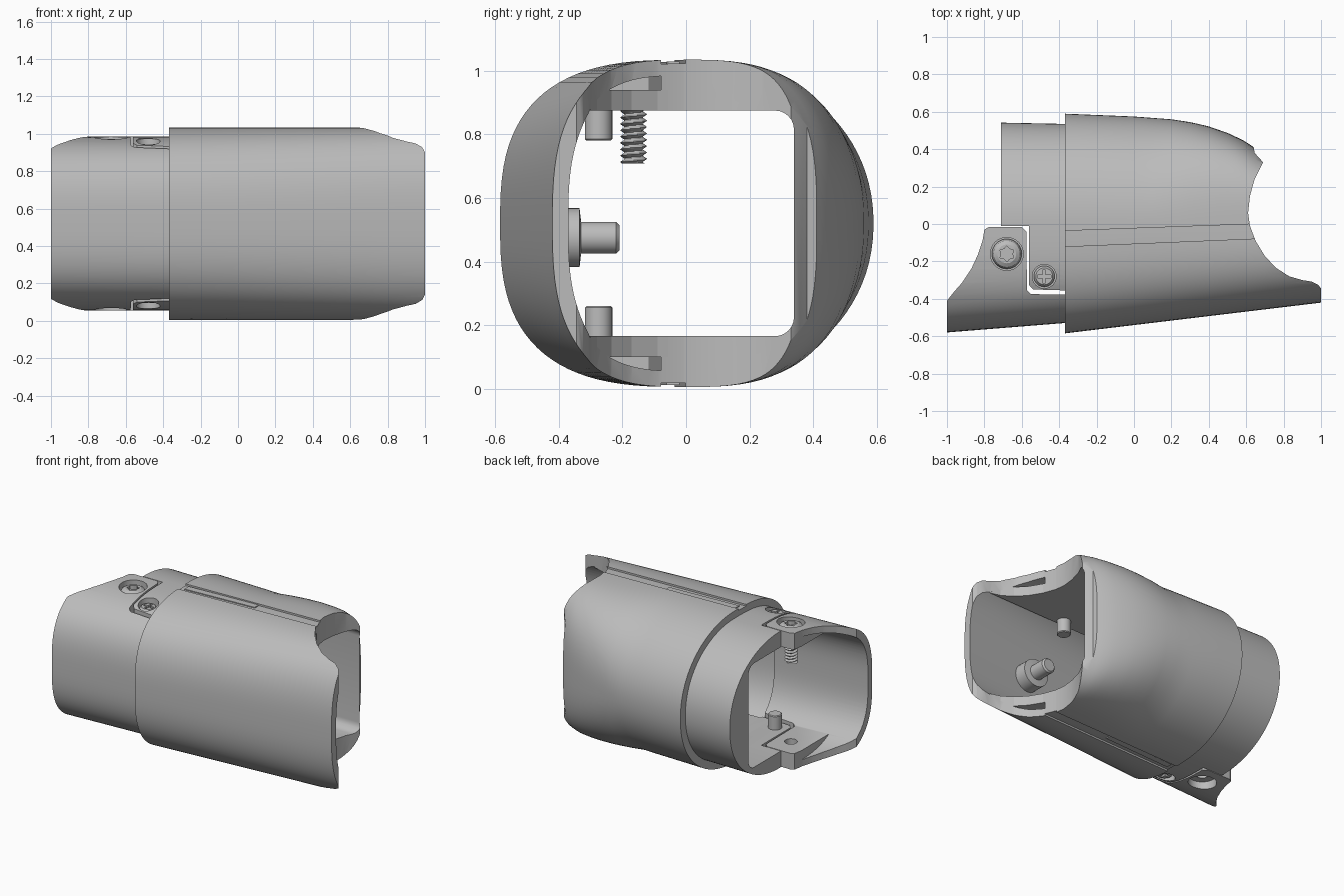
import bpy, bmesh, math
from mathutils import Matrix

if "Cube" in bpy.data.objects:
    bpy.data.objects.remove(bpy.data.objects["Cube"])

CZ = 0.52  # mid height, the part is mirrored about it
mat = bpy.data.materials.new("grey plastic")
mat.diffuse_color = (0.5, 0.5, 0.5, 1)
mat.use_nodes = True
mat.node_tree.nodes["Principled BSDF"].inputs["Base Color"].default_value = mat.diffuse_color


def make(name, bm):
    bmesh.ops.recalc_face_normals(bm, faces=bm.faces)
    me = bpy.data.meshes.new(name)
    bm.to_mesh(me)
    bm.free()
    me.materials.append(mat)
    ob = bpy.data.objects.new(name, me)
    bpy.context.collection.objects.link(ob)
    return ob


def cut(ob, tool, op):
    """Apply a boolean and throw the tool away."""
    m = ob.modifiers.new("cut", 'BOOLEAN')
    m.operation, m.solver, m.object = op, 'EXACT', tool
    bpy.context.view_layer.objects.active = ob
    bpy.ops.object.modifier_apply(modifier=m.name)
    bpy.data.objects.remove(tool)
    return ob


def smooth(ob, angle=30):
    bpy.ops.object.select_all(action='DESELECT')
    ob.select_set(True)
    bpy.context.view_layer.objects.active = ob
    bpy.ops.object.shade_smooth_by_angle(angle=math.radians(angle))


def lerp(table, x):
    for (x0, v0), (x1, v1) in zip(table, table[1:]):
        if x <= x1:
            return v0 + (v1 - v0) * (x - x0) / (x1 - x0)
    return table[-1][1]


BACK = [(-0.6, 0.595), (-0.37, 0.59), (0, 0.575), (0.2, 0.56), (0.3, 0.545), (0.4, 0.522),
        (0.5, 0.487), (0.58, 0.45), (0.65, 0.405), (0.8, 0.31), (1.1, 0.2)]


def main_dims(x):  # front depth, back depth, half height, front and back roundness
    return 0.585 - 0.12 * (x + 0.37), lerp(BACK, x), 0.515, 2.8, 2.1 + max(0, min(1, (x - 0.1) / 0.5))


def neck_dims(x):
    return 0.58 - 0.08 * (x + 1), 0.54 - 0.02 * (x + 0.6), 0.465, 3.0, 2.1


def loft(name, dims, xs, inset=0.0, n=96):
    bm = bmesh.new()
    rings = []
    for x in xs:
        f, b, h, nf, nb = dims(x)
        ring = []
        for i in range(n):
            t = 2 * math.pi * (i + 0.5) / n
            c, s = math.cos(t), math.sin(t)
            a, e = (b, nb) if c > 0 else (f, nf)
            y = math.copysign(abs(c) ** (2 / e), c) * (a - inset)
            z = math.copysign(abs(s) ** (2 / e), s) * (h - inset)
            ring.append(bm.verts.new((x, y, CZ + z)))
        rings.append(ring)
    for r0, r1 in zip(rings, rings[1:]):
        for i in range(n):
            j = (i + 1) % n
            bm.faces.new((r0[i], r0[j], r1[j], r1[i]))
    bm.faces.new(rings[0])
    bm.faces.new(rings[-1])
    return make(name, bm)


def prism(name, pts, lo=-0.5, hi=1.5, axis='z'):
    bm = bmesh.new()
    place = (lambda p, d: (p[0], p[1], d)) if axis == 'z' else (lambda p, d: (d, p[0], p[1]))
    a = [bm.verts.new(place(p, lo)) for p in pts]
    b = [bm.verts.new(place(p, hi)) for p in pts]
    for i in range(len(pts)):
        j = (i + 1) % len(pts)
        bm.faces.new((a[i], a[j], b[j], b[i]))
    bm.faces.new(a)
    bm.faces.new(b)
    return make(name, bm)


def lathe(name, prof, loc, rot=None, n=32):
    """Turned part: profile of (radius, height), capped at both ends."""
    bm = bmesh.new()
    rings = [[bm.verts.new((r * math.cos(2 * math.pi * i / n), r * math.sin(2 * math.pi * i / n), h))
              for i in range(n)] for r, h in prof]
    for a, b in zip(rings, rings[1:]):
        for i in range(n):
            bm.faces.new((a[i], a[(i + 1) % n], b[(i + 1) % n], b[i]))
    bm.faces.new(rings[0])
    bm.faces.new(rings[-1])
    bmesh.ops.transform(bm, verts=bm.verts, matrix=Matrix.Translation(loc) @ (rot or Matrix()))
    return make(name, bm)


def flip(s):  # points a turned part up or down
    return Matrix() if s > 0 else Matrix.Rotation(math.pi, 4, 'X')


MAIN_X = [-0.37, -0.2, 0, 0.1, 0.2, 0.3, 0.4, 0.45, 0.5, 0.54, 0.58, 0.62, 0.65, 0.7, 0.8, 1.0]
VOID_X = [-0.5] + MAIN_X[1:-1] + [1.1]
END = [(-0.9, -0.9), (1.0, -0.9), (1.0, -0.345), (0.985, -0.325), (0.95, -0.308), (0.9, -0.3), (0.83, -0.28),
       (0.76, -0.235), (0.7, -0.172), (0.65, -0.09), (0.62, -0.01), (0.61, 0.06), (0.62, 0.15),
       (0.645, 0.24), (0.69, 0.33), (0.645, 0.38), (0.64, 0.41), (0.64, 0.9), (-0.9, 0.9)]
LOW, HIGH = [(-0.6, -0.13), (1.2, -0.055)], [(-0.6, -0.045), (1.2, 0.02)]  # seam edges


def inner_void():  # box-shaped passage, rounded at the back corners
    pts = [(-0.9, 0.165), (-0.9, 0.875)]
    for cz, a0 in ((0.815, 90), (0.225, 0)):
        for k in range(7):
            t = math.radians(a0 - 15 * k)
            pts.append((0.28 + 0.06 * math.cos(t), cz + 0.06 * math.sin(t)))
    return prism("void", pts, -1.5, 1.5, 'x')


# front shell of the main sleeve
shell = loft("front_shell", main_dims, MAIN_X)
cut(shell, loft("v", main_dims, VOID_X, 0.05), 'DIFFERENCE')
cut(shell, prism("p", LOW + [(1.2, -0.9), (-0.6, -0.9)]), 'INTERSECT')
cut(shell, prism("p", END), 'INTERSECT')
smooth(shell)

# thick back half of the sleeve
back = loft("back_body", main_dims, MAIN_X)
cut(back, prism("p", HIGH + [(1.2, 0.9), (-0.6, 0.9)]), 'INTERSECT')
cut(back, prism("p", END), 'INTERSECT')
cut(back, inner_void(), 'DIFFERENCE')
smooth(back)

# recessed seam strip between the halves, with a raised insert
for name, inset, pts in (
        ("seam_strip", 0.012, LOW + HIGH[::-1]),
        ("seam_insert", 0.006, [(-0.34, -0.09), (0.17, -0.062), (0.17, -0.02), (-0.34, -0.046)])):
    strip = loft(name, main_dims, MAIN_X, inset)
    cut(strip, prism("p", pts), 'INTERSECT')
    cut(strip, prism("p", END), 'INTERSECT')
    cut(strip, inner_void(), 'DIFFERENCE')
    smooth(strip)

# flat tongues reaching under the front shell
for s, name in ((1, "upper_tongue"), (-1, "lower_tongue")):
    lo, hi = sorted((CZ + s * 0.355, CZ + s * 0.42))
    tongue = prism(name, [(-0.4, -0.34), (0.9, -0.3), (0.9, -0.05), (-0.4, -0.08)], lo, hi)
    cut(tongue, prism("p", END), 'INTERSECT')
    cut(tongue, loft("v", main_dims, VOID_X, 0.05), 'INTERSECT')

# narrow neck: back half with the small screw lugs
neck = loft("neck_back", neck_dims, [-0.71, -0.55, -0.33])
cut(neck, prism("p", [(-0.9, 0.9), (-0.9, -0.01), (-0.562, -0.01), (-0.562, -0.325), (-0.54, -0.35),
                      (-0.2, -0.36), (-0.2, 0.9)]), 'INTERSECT')
cut(neck, inner_void(), 'DIFFERENCE')

# narrow neck: front half with the large screw tabs
NECK = [(-1, -0.9), (-0.33, -0.9), (-0.33, -0.378), (-0.55, -0.375), (-0.572, -0.355), (-0.576, -0.04),
        (-0.6, -0.015), (-0.775, -0.015), (-0.8, -0.03), (-0.81, -0.09), (-0.835, -0.165), (-0.87, -0.24),
        (-0.92, -0.315), (-0.96, -0.36), (-1, -0.41)]
front = loft("neck_front", neck_dims, [-1, -0.6, -0.33])
hollow = loft("v", neck_dims, [-1.1, -0.6, -0.2], 0.045)
for s in (1, -1):
    lo, hi = sorted((CZ + s * 0.355, CZ + s * 0.7))
    cut(hollow, prism("p", [(-0.81, -0.5), (-0.5, -0.5), (-0.5, 0.2), (-0.81, 0.2)], lo, hi), 'DIFFERENCE')
cut(front, hollow, 'DIFFERENCE')
cut(front, prism("p", NECK), 'INTERSECT')

# screw recesses on top and underneath
BIG, SMALL = (-0.68, -0.16), (-0.48, -0.28)
for s in (1, -1):
    cut(front, lathe("c", [(0.088, 0.405), (0.088, 0.6)], (*BIG, CZ), flip(s)), 'DIFFERENCE')
    cut(front, lathe("c", [(0.04, 0.3), (0.04, 0.6)], (*BIG, CZ), flip(s)), 'DIFFERENCE')
    cut(neck, lathe("c", [(0.064, 0.39), (0.064, 0.6)], (*SMALL, CZ), flip(s)), 'DIFFERENCE')
smooth(front)
smooth(neck)

# large screw: domed head with lobed socket, threaded shank
head = lathe("large_screw_head", [(0.08, 0.92), (0.08, 0.94), (0.07, 0.96), (0.05, 0.972)], (*BIG, 0))
star = [(BIG[0] + r * math.cos(math.pi * k / 6), BIG[1] + r * math.sin(math.pi * k / 6))
        for k in range(12) for r in [0.042 if k % 2 else 0.03]]
cut(head, prism("c", star, 0.945, 1.1), 'DIFFERENCE')
smooth(head)

bm = bmesh.new()
N, rows, pitch = 24, 72, 0.02
grid = []
for k in range(rows + 1):
    h = 0.215 * k / rows
    ring = []
    for i in range(N):
        ph = (h / pitch - i / N) % 1
        r = 0.028 + 0.015 * (1 - abs(2 * ph - 1))
        t = 2 * math.pi * i / N
        ring.append(bm.verts.new((BIG[0] + r * math.cos(t), BIG[1] - 0.005 + r * math.sin(t), 0.708 + h)))
    grid.append(ring)
for a, b in zip(grid, grid[1:]):
    for i in range(N):
        bm.faces.new((a[i], a[(i + 1) % N], b[(i + 1) % N], b[i]))
bm.faces.new(grid[0])
bm.faces.new(grid[-1])
smooth(make("threaded_shank", bm), 40)

# small cross-head screws and the round pins inside
for s, side in ((1, "upper"), (-1, "lower")):
    sm = lathe(side + "_small_screw", [(0.056, 0.38), (0.056, 0.41), (0.045, 0.425)], (*SMALL, CZ), flip(s))
    for w, d in ((0.035, 0.008), (0.008, 0.035)):
        x, y = SMALL
        lo, hi = sorted((CZ + s * 0.41, CZ + s * 0.6))
        cut(sm, prism("c", [(x - w, y - d), (x + w, y - d), (x + w, y + d), (x - w, y + d)], lo, hi), 'DIFFERENCE')
    smooth(sm)
    for x, place in ((-0.48, "neck"), (0.33, "sleeve")):
        smooth(lathe(side + "_" + place + "_pin", [(0.038, 0.26), (0.043, 0.265), (0.043, 0.37)],
                     (x, -0.275, CZ), flip(s)))

# flanged locating pin on the front wall
smooth(lathe("flanged_pin", [(0.093, -0.45), (0.093, -0.335), (0.05, -0.33), (0.05, -0.22), (0.04, -0.21)],
             (0.5, 0, 0.475), Matrix.Rotation(-math.pi / 2, 4, 'X')))
